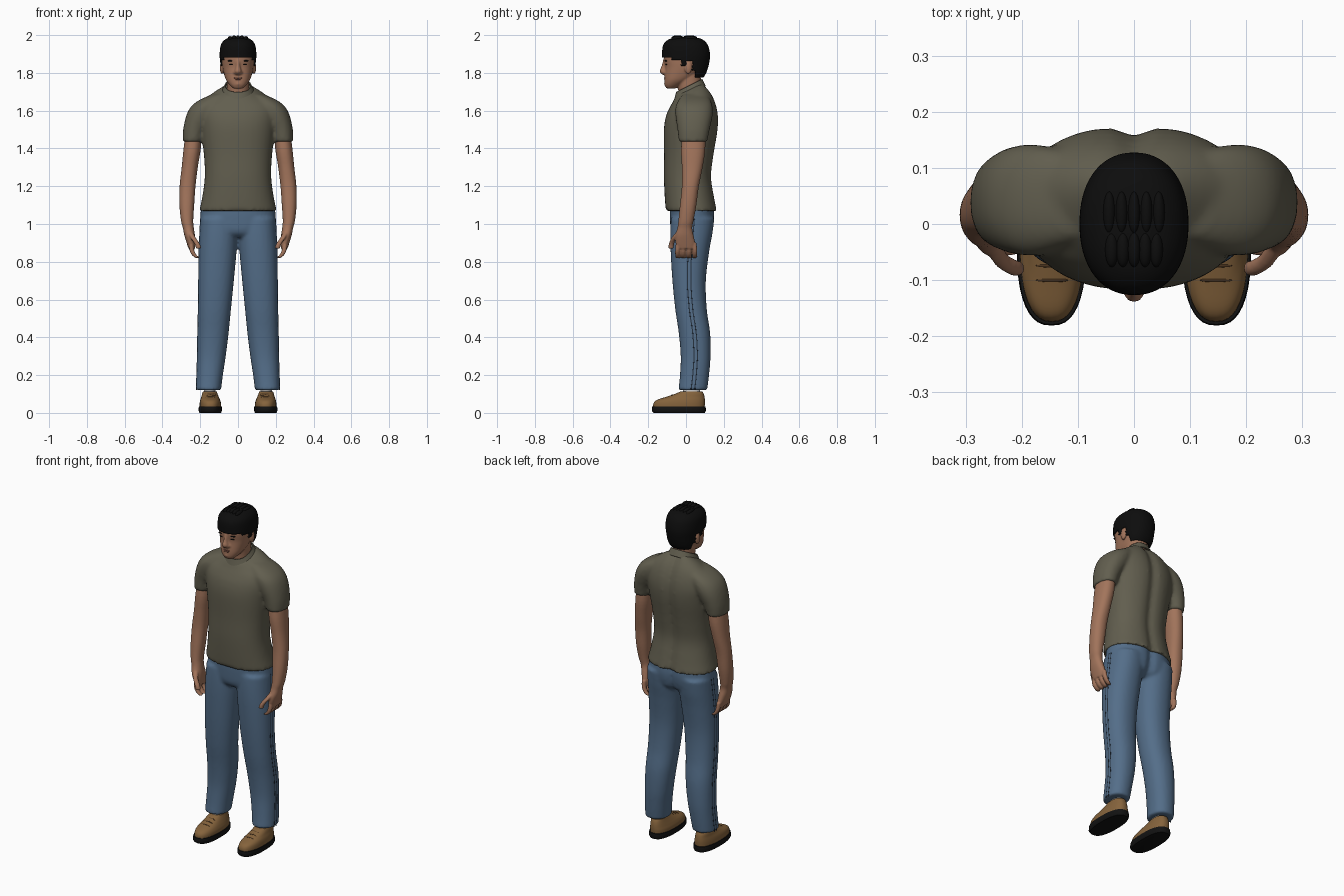
import bpy, bmesh, math
from mathutils import Matrix

cube = bpy.data.objects.get("Cube")
if cube:
    bpy.data.objects.remove(cube)


def material(name, r, g, b):
    m = bpy.data.materials.new(name)
    m.use_nodes = True
    m.diffuse_color = (r, g, b, 1)
    bsdf = m.node_tree.nodes["Principled BSDF"]
    bsdf.inputs["Base Color"].default_value = (r, g, b, 1)
    bsdf.inputs["Roughness"].default_value = 0.8
    return m


SKIN = material("skin", 0.36, 0.175, 0.105)
LIPS = material("lip_brown", 0.22, 0.085, 0.06)
BLACK = material("hair_black", 0.004, 0.004, 0.004)
OLIVE = material("olive_cloth", 0.122, 0.113, 0.078)
DENIM = material("blue_denim", 0.088, 0.155, 0.25)
SEAM = material("dark_seam", 0.02, 0.032, 0.05)
LEATHER = material("brown_leather", 0.235, 0.125, 0.045)
LACE = material("dark_lace", 0.07, 0.035, 0.014)
RUBBER = material("black_rubber", 0.006, 0.006, 0.006)
SOCK = material("white_sock", 0.6, 0.6, 0.6)


def smooth_rows(rows, steps):
    """Catmull-Rom interpolation between the given sections."""
    out = []
    for i in range(len(rows) - 1):
        quad = [rows[max(i - 1, 0)], rows[i], rows[i + 1], rows[min(i + 2, len(rows) - 1)]]
        for s in range(steps):
            t = s / steps
            out.append([b + 0.5 * t * (c - a + t * (2*a - 5*b + 4*c - d + t * (3*(b - c) + d - a)))
                        for a, b, c, d in zip(*quad)])
    return out + [list(rows[-1])]


def loft(bm, rows, side=1, steps=5, power=2.2, groove=0, cap=True, segs=40):
    """Stack oval sections (z, x0, x1, y0, y1, tilt); groove dents the back's middle."""
    rings = []
    for z, x0, x1, y0, y1, tilt in smooth_rows([tuple(r) + (0,) * (6 - len(r)) for r in rows], steps):
        ring = []
        for k in range(segs):
            a = math.tau * k / segs
            c, s = math.cos(a), math.sin(a)
            x = (x0 + x1) / 2 + (x1 - x0) / 2 * math.copysign(abs(c) ** (2 / power), c)
            y = (y0 + y1) / 2 + (y1 - y0) / 2 * math.copysign(abs(s) ** (2 / power), s)
            if s > 0:
                y -= groove * math.exp(-(x / 0.03) ** 2)
            ring.append(bm.verts.new((side * x, y, z + tilt * (y - 0.02))))
        rings.append(ring)
    for low, high in zip(rings, rings[1:]):
        for k in range(segs):
            n = (k + 1) % segs
            bm.faces.new((low[k], low[n], high[n], high[k]))
    if cap:
        bm.faces.new(rings[0])
        bm.faces.new(rings[-1])


def sym(rows):
    """Sections centred on x = 0, given by half width."""
    return [(r[0], -r[1], r[1]) + tuple(r[2:]) for r in rows]


def rod(points, r):
    """Round sections around a falling path."""
    return [(z, x - r, x + r, y - r, y + r) for x, y, z in points]


def blob(bm, centre, radii):
    bmesh.ops.create_uvsphere(bm, u_segments=20, v_segments=12, radius=1,
                              matrix=Matrix.Translation(centre) @ Matrix.Diagonal((*radii, 1)))


def finish(name, bm, mat, voxel=0, relax=4, thick=0):
    bmesh.ops.recalc_face_normals(bm, faces=bm.faces)
    mesh = bpy.data.meshes.new(name)
    bm.to_mesh(mesh)
    bm.free()
    mesh.materials.append(mat)
    ob = bpy.data.objects.new(name, mesh)
    bpy.context.collection.objects.link(ob)
    bpy.ops.object.select_all(action="DESELECT")
    ob.select_set(True)
    bpy.context.view_layer.objects.active = ob
    if voxel:
        remesh = ob.modifiers.new("fuse", "REMESH")
        remesh.mode, remesh.voxel_size, remesh.use_smooth_shade = "VOXEL", voxel, True
        relaxer = ob.modifiers.new("relax", "SMOOTH")
        relaxer.factor, relaxer.iterations = 0.5, relax
    else:
        if thick:
            solid = ob.modifiers.new("thickness", "SOLIDIFY")
            solid.thickness, solid.offset = thick, -1
        bpy.ops.object.shade_smooth_by_angle(angle=math.radians(45))
    return ob


# Shirt: torso and short sleeves fused together
bm = bmesh.new()
loft(bm, sym([(1.07, .205, -.107, .167), (1.15, .188, -.113, .152), (1.25, .176, -.117, .138),
              (1.36, .18, -.116, .15), (1.5, .197, -.117, .172), (1.58, .205, -.105, .172, .05),
              (1.64, .19, -.085, .15, .2), (1.685, .13, -.068, .115, .4),
              (1.715, .078, -.055, .09, .5)]), groove=.018, power=2.3)
for side in (1, -1):
    loft(bm, [(1.435, .19, .291, -.038, .112), (1.5, .165, .29, -.045, .125), (1.57, .12, .275, -.055, .14),
              (1.62, .09, .25, -.055, .14), (1.655, .07, .207, -.04, .13), (1.685, .05, .14, -.02, .11)], side)
finish("shirt", bm, OLIVE, voxel=.01)

# Collar, lower at the front
bm = bmesh.new()
loft(bm, sym([(1.69, .094, -.066, .104, .5), (1.715, .08, -.058, .094, .5), (1.735, .07, -.052, .086, .5)]), cap=False)
finish("collar", bm, OLIVE, thick=.007)

# Trousers: hips and two legs fused together
LEG = [(1.03, .0, .2, -.08, .15), (.95, .001, .204, -.083, .14), (.85, .008, .208, -.081, .122),
       (.7, .022, .21, -.072, .105), (.55, .037, .212, -.057, .11), (.42, .05, .215, -.038, .128),
       (.3, .065, .217, -.028, .13), (.2, .08, .22, -.032, .122), (.12, .09, .223, -.04, .112)]
bm = bmesh.new()
loft(bm, sym([(1.1, .195, -.085, .15), (1.03, .2, -.085, .155), (.96, .2, -.078, .14), (.93, .17, -.05, .11)]),
     groove=.02)
for side in (1, -1):
    loft(bm, LEG, side)
finish("trousers", bm, DENIM, voxel=.009)

for side, label in ((1, "left"), (-1, "right")):
    # Paired stitch lines down the outer leg
    bm = bmesh.new()
    for shift in (-.009, .009):
        path = [(r[2] - .003, (r[3] + r[4]) / 2 + shift, r[0]) for r in LEG]
        loft(bm, rod(path, .0035), side, segs=8)
    finish(label + "_trouser_seam", bm, SEAM)

    # Bare arm with palm, curled fingers and thumb
    bm = bmesh.new()
    loft(bm, [(1.52, .19, .272, -.015, .1), (1.4, .197, .288, -.026, .102), (1.3, .213, .298, -.022, .088),
              (1.2, .225, .309, -.022, .068), (1.1, .232, .31, -.032, .055), (1.02, .237, .302, -.04, .04),
              (.98, .234, .292, -.045, .033), (.94, .228, .284, -.056, .04), (.9, .226, .272, -.055, .048),
              (.87, .228, .262, -.045, .046)], side)
    for i in range(4):
        y = -.041 + .028 * i
        loft(bm, rod([(.248, y, .9), (.244, y * 1.1, .86), (.231, y * 1.1, .835), (.212, y * 1.05, .82)], .0125),
             side, segs=16)
    loft(bm, rod([(.255, -.035, .96), (.236, -.064, .925), (.216, -.077, .895), (.208, -.079, .87)], .014),
         side, segs=16)
    finish(label + "_arm", bm, SKIN, voxel=.0045, relax=3)

    # Shoe upper, laces, sole and sock
    bm = bmesh.new()
    loft(bm, [(.025, .09, .203, -.174, .098), (.05, .09, .203, -.172, .1), (.068, .095, .2, -.155, .1),
              (.085, .102, .194, -.105, .098), (.1, .108, .19, -.06, .094), (.112, .112, .186, -.032, .088)],
         side, power=2.4)
    finish(label + "_shoe", bm, LEATHER)
    bm = bmesh.new()
    for i in range(3):
        blob(bm, (side * .147, -.1 + .026 * i, .08 + .0085 * i), (.03, .005, .008))
    finish(label + "_laces", bm, LACE)
    bm = bmesh.new()
    loft(bm, [(0, .09, .203, -.172, .1), (.012, .085, .209, -.181, .105), (.034, .086, .207, -.179, .104)],
         side, steps=2, power=2.5)
    finish(label + "_sole", bm, RUBBER)
    bm = bmesh.new()
    loft(bm, [(.09, .118, .18, -.015, .075), (.14, .118, .18, -.015, .075)], side)
    finish(label + "_sock", bm, SOCK)

    # Eye and brow
    bm = bmesh.new()
    blob(bm, (side * .034, -.104, 1.844), (.014, .006, .0035))
    blob(bm, (side * .036, -.105, 1.864), (.02, .008, .004))
    finish(label + "_eye_and_brow", bm, BLACK)

# Head: neck, face, nose and ears fused together
bm = bmesh.new()
loft(bm, sym([(1.62, .06, -.035, .08), (1.7, .058, -.04, .08), (1.78, .06, -.05, .078), (1.85, .06, -.05, .07)]))
loft(bm, sym([(1.718, .026, -.104, -.055), (1.735, .044, -.112, -.025), (1.76, .062, -.114, .02),
              (1.79, .073, -.113, .06), (1.83, .082, -.111, .09), (1.87, .086, -.117, .105),
              (1.92, .086, -.115, .112), (1.96, .07, -.09, .09), (1.98, .04, -.05, .05)]), power=2.3)
loft(bm, sym([(1.87, .009, -.121, -.09), (1.835, .012, -.13, -.09), (1.808, .019, -.14, -.09),
              (1.79, .016, -.124, -.09)]), segs=16)
for side in (1, -1):
    blob(bm, (side * .085, .012, 1.828), (.011, .02, .034))
    blob(bm, (side * .016, -.112, 1.802), (.009, .011, .008))
blob(bm, (0, -.102, 1.742), (.022, .014, .014))
finish("head", bm, SKIN, voxel=.005, relax=3)

# Mouth
bm = bmesh.new()
blob(bm, (0, -.11, 1.773), (.024, .006, .004))
blob(bm, (0, -.11, 1.766), (.02, .006, .004))
finish("lips", bm, LIPS)


def hairline(y):
    for limit, z in ((-.08, 1.884), (-.025, 1.866), (0, 1.835), (.035, 1.862), (.05, 1.81)):
        if y < limit:
            return z
    return 1.775


# Hair: cap trimmed along the hairline, with combed clumps on top
bm = bmesh.new()
loft(bm, sym([(1.765, .062, -.02, .085), (1.8, .08, -.05, .107), (1.85, .093, -.118, .122),
              (1.9, .097, -.126, .127), (1.95, .09, -.12, .114), (1.978, .066, -.09, .085),
              (1.99, .03, -.04, .04)]), steps=8, segs=72)
low = [f for f in bm.faces if f.calc_center_median().z < hairline(f.calc_center_median().y)]
bmesh.ops.delete(bm, geom=low, context="FACES")
finish("hair_cap", bm, BLACK, thick=.014)
bm = bmesh.new()
for i in range(5):
    x = -.044 + .022 * i
    drop = 2.5 * x * x
    blob(bm, (x, .02, 1.986 - drop), (.011, .038, .013))
    blob(bm, (x * .9, -.045, 1.985 - drop), (.012, .032, .014))
finish("hair_clumps", bm, BLACK)
